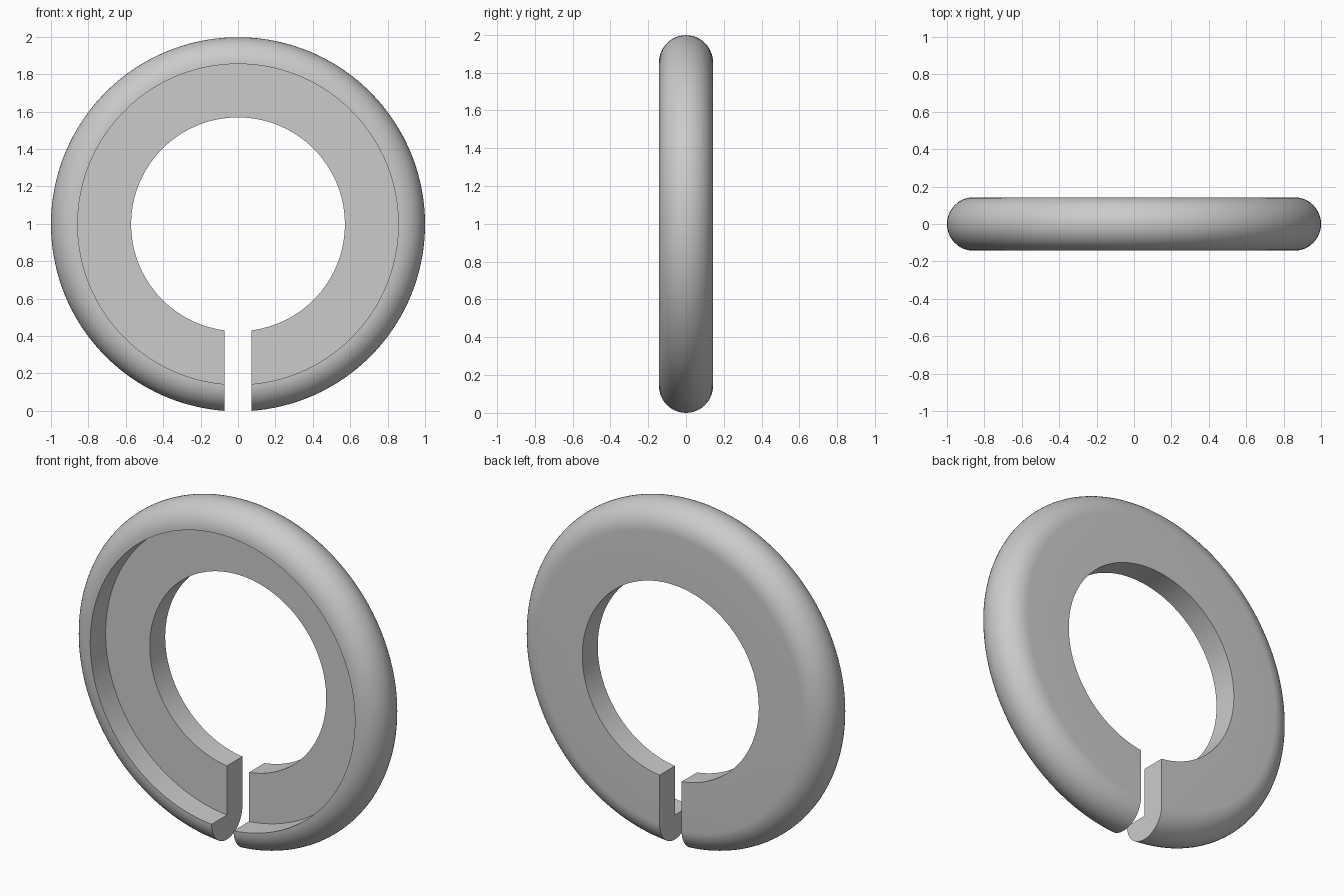
import bpy, bmesh, math

if "Cube" in bpy.data.objects:
    bpy.data.objects.remove(bpy.data.objects["Cube"])

U = 1 / 7                 # base unit: rim radius
GAP = U / 2               # half width of the slot
CENTRE_Z = math.sqrt(1 - GAP ** 2)
STEPS, ARC = 160, 24

# Cross-section (radius, y): flat plate at the back, half-round outer rim
profile = [(4 * U, 0), (6 * U, 0)]
for i in range(ARC + 1):
    a = -math.pi / 2 + math.pi * i / ARC
    profile.append((6 * U + U * math.cos(a), U * math.sin(a)))
profile.append((4 * U, U))

# Sweep around the centre; each point stops at the parallel slot walls
bm = bmesh.new()
rings = []
for s in range(STEPS + 1):
    ring = []
    for r, y in profile:
        start = math.asin(GAP / r)
        a = start + (2 * math.pi - 2 * start) * s / STEPS
        ring.append(bm.verts.new((r * math.sin(a), y, CENTRE_Z - r * math.cos(a))))
    rings.append(ring)
n = len(profile)
for a, b in zip(rings, rings[1:]):
    for i in range(n):
        j = (i + 1) % n
        bm.faces.new((a[i], a[j], b[j], b[i]))

# Flat slot ends
bm.faces.new(rings[0])
bm.faces.new(rings[-1])
bmesh.ops.recalc_face_normals(bm, faces=bm.faces)

mesh = bpy.data.meshes.new("split_ring")
bm.to_mesh(mesh)
bm.free()
ring_obj = bpy.data.objects.new("split_ring", mesh)
bpy.context.collection.objects.link(ring_obj)

grey = bpy.data.materials.new("plain grey")
grey.diffuse_color = (0.6, 0.6, 0.6, 1)
grey.use_nodes = True
grey.node_tree.nodes["Principled BSDF"].inputs["Base Color"].default_value = grey.diffuse_color
mesh.materials.append(grey)

bpy.context.view_layer.objects.active = ring_obj
ring_obj.select_set(True)
bpy.ops.object.shade_smooth_by_angle(angle=math.radians(30))
